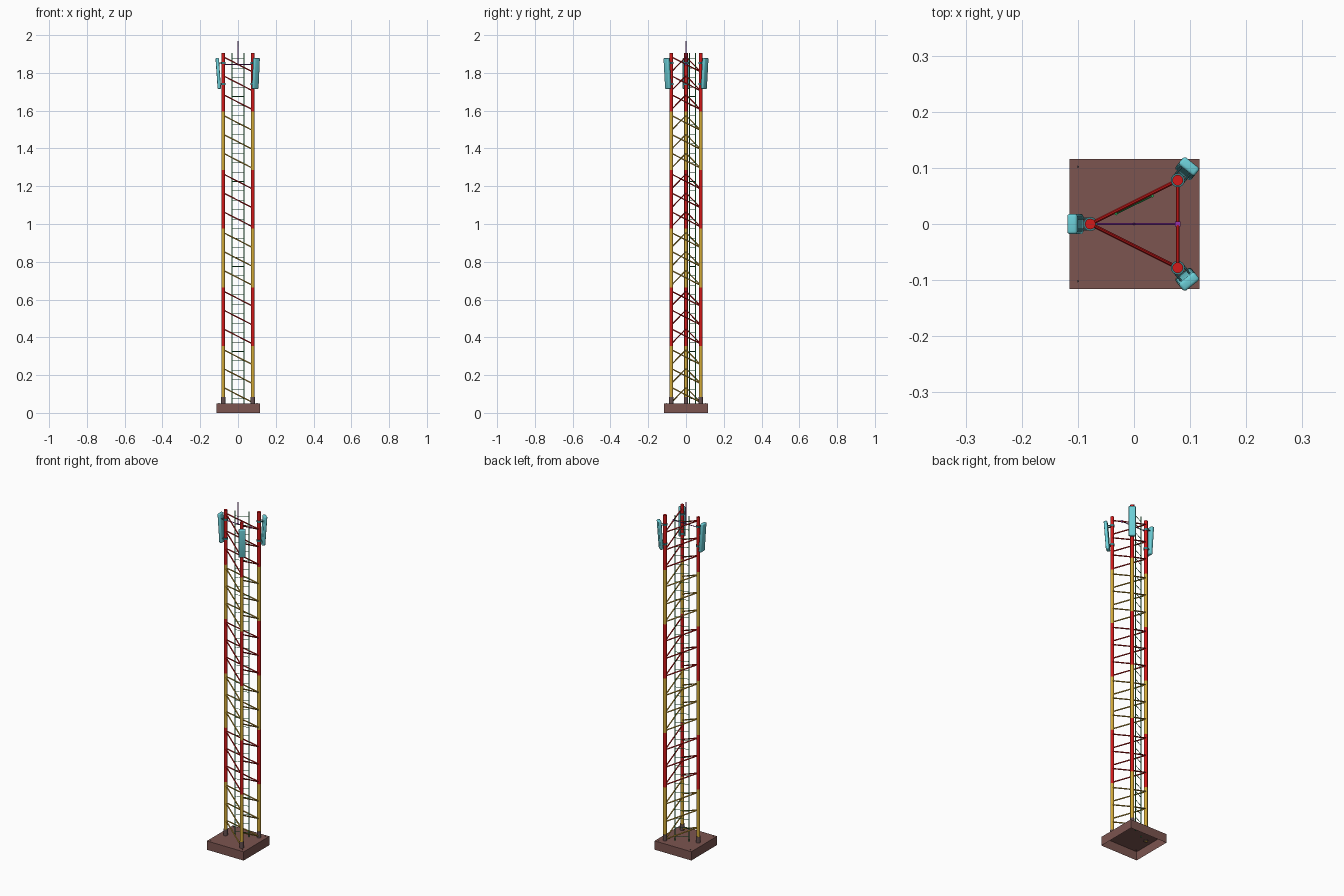
import bpy, bmesh, math
from mathutils import Vector, Matrix

if "Cube" in bpy.data.objects:
    bpy.data.objects.remove(bpy.data.objects["Cube"])


def material(name, rgb):
    m = bpy.data.materials.new(name)
    m.diffuse_color = (*rgb, 1)
    m.use_nodes = True
    m.node_tree.nodes["Principled BSDF"].inputs["Base Color"].default_value = m.diffuse_color
    return m


RED = material("red_paint", (0.65, 0.01, 0.01))
YELLOW = material("yellow_paint", (0.65, 0.40, 0.04))
BROWN = material("base_brown", (0.20, 0.09, 0.08))
DARK = material("dark_fitting", (0.13, 0.08, 0.08))
CYAN = material("panel_cyan", (0.15, 0.62, 0.68))
TEAL = material("bracket_teal", (0.05, 0.20, 0.22))
GREEN = material("ladder_green", (0.02, 0.32, 0.08))
PURPLE = material("rod_purple", (0.30, 0.03, 0.40))


def rod(bm, a, b, r, sides=8, r2=None):
    """Add a round bar between two points."""
    a, b = Vector(a), Vector(b)
    d = b - a
    rot = Vector((0, 0, 1)).rotation_difference(d).to_matrix().to_4x4()
    bmesh.ops.create_cone(bm, cap_ends=True, segments=sides, radius1=r,
                          radius2=r if r2 is None else r2, depth=d.length,
                          matrix=Matrix.Translation((a + b) / 2) @ rot)


def box(bm, centre, size, frame=Matrix()):
    bmesh.ops.create_cube(bm, size=1, matrix=frame @ Matrix.Translation(centre)
                          @ Matrix.Diagonal((*size, 1)))


def finish(bm, name, mat, smooth=True):
    me = bpy.data.meshes.new(name)
    bm.to_mesh(me)
    bm.free()
    ob = bpy.data.objects.new(name, me)
    bpy.context.collection.objects.link(ob)
    me.materials.append(mat)
    if smooth:
        bpy.ops.object.select_all(action='DESELECT')
        ob.select_set(True)
        bpy.context.view_layer.objects.active = ob
        bpy.ops.object.shade_smooth_by_angle(angle=math.radians(40))
    return ob


LEFT, BACK, FRONT = (-0.078, 0), (0.078, 0.078), (0.078, -0.078)
LEGS = (LEFT, BACK, FRONT)
TOP = 1.905
SECTION = 0.31

# base: a box open underneath
bm = bmesh.new()
box(bm, (0.001, 0, 0.025), (0.232, 0.232, 0.05))
bm.faces.ensure_lookup_table()
bottom = [f for f in bm.faces if f.calc_center_median().z < 0.001]
bmesh.ops.delete(bm, geom=bottom, context='FACES_ONLY')
finish(bm, "base", BROWN, False)

# corner bolts and leg sockets
bm = bmesh.new()
for sx in (-1, 1):
    for sy in (-1, 1):
        rod(bm, (sx * 0.1, sy * 0.102, 0.045), (sx * 0.1, sy * 0.102, 0.053), 0.002)
for x, y in LEGS:
    rod(bm, (x, y, 0.045), (x, y, 0.085), 0.0115, 16)
finish(bm, "leg_sockets", DARK)

# tower sections: three legs and the diagonal braces, alternating colours
for k in range(6):
    z0 = 0.045 + SECTION * k
    mat = RED if k % 2 else YELLOW
    bm = bmesh.new()
    for x, y in LEGS:
        rod(bm, (x, y, z0), (x, y, z0 + SECTION), 0.0095, 16)
    finish(bm, f"legs_section_{k + 1}", mat)
    bm = bmesh.new()
    for j in range(3):
        low = z0 + 0.01 + 0.1 * j
        for high_leg, low_leg in ((LEFT, FRONT), (LEFT, BACK), (FRONT, BACK)):
            rod(bm, (*high_leg, low + 0.08), (*low_leg, low), 0.0034)
    finish(bm, f"braces_section_{k + 1}", mat)

# ladder inside the back face
bm = bmesh.new()
rail_a, rail_b = (-0.032, 0.018), (0.033, 0.050)
for x, y in (rail_a, rail_b):
    rod(bm, (x, y, 0.045), (x, y, TOP), 0.0026)
for i in range(37):
    z = 0.075 + 0.05 * i
    rod(bm, (*rail_a, z), (*rail_b, z), 0.0014, 6)
finish(bm, "ladder", GREEN)

# lightning rod on its cross bar
bm = bmesh.new()
rod(bm, (LEFT[0], 0, 1.845), (0.078, 0, 1.845), 0.002)
box(bm, (0.078, 0, 1.845), (0.009, 0.009, 0.009))
rod(bm, (0, 0, 1.84), (0, 0, 1.94), 0.0026)
rod(bm, (0, 0, 1.94), (0, 0, 2.0), 0.0018, 8, 0.0008)
finish(bm, "lightning_rod", PURPLE)

# panel antennas, leaning outward, clamped to each leg
for (x, y), deg, name in ((LEFT, 180, "left"), (BACK, 51, "back"), (FRONT, -51, "front")):
    frame = Matrix.Translation((x, y, 1.797)) @ Matrix.Rotation(math.radians(deg), 4, 'Z')
    lean = frame @ Matrix.Translation((0.0265, 0, 0)) @ Matrix.Rotation(math.radians(4), 4, 'Y')
    bm = bmesh.new()
    box(bm, (0, 0, 0), (0.018, 0.036, 0.164), lean)
    bmesh.ops.bevel(bm, geom=bm.edges[:], offset=0.005, segments=3, profile=0.5,
                    affect='EDGES')
    finish(bm, f"{name}_antenna_panel", CYAN)
    bm = bmesh.new()
    for dz in (-0.055, 0.055):
        rod(bm, frame @ Vector((0, 0, dz - 0.005)), frame @ Vector((0, 0, dz + 0.005)), 0.0125, 16)
        for side in (-1, 1):
            rod(bm, frame @ Vector((0, side * 0.010, dz)),
                frame @ Vector((0.024, side * 0.010, dz)), 0.002)
    finish(bm, f"{name}_antenna_bracket", TEAL)
